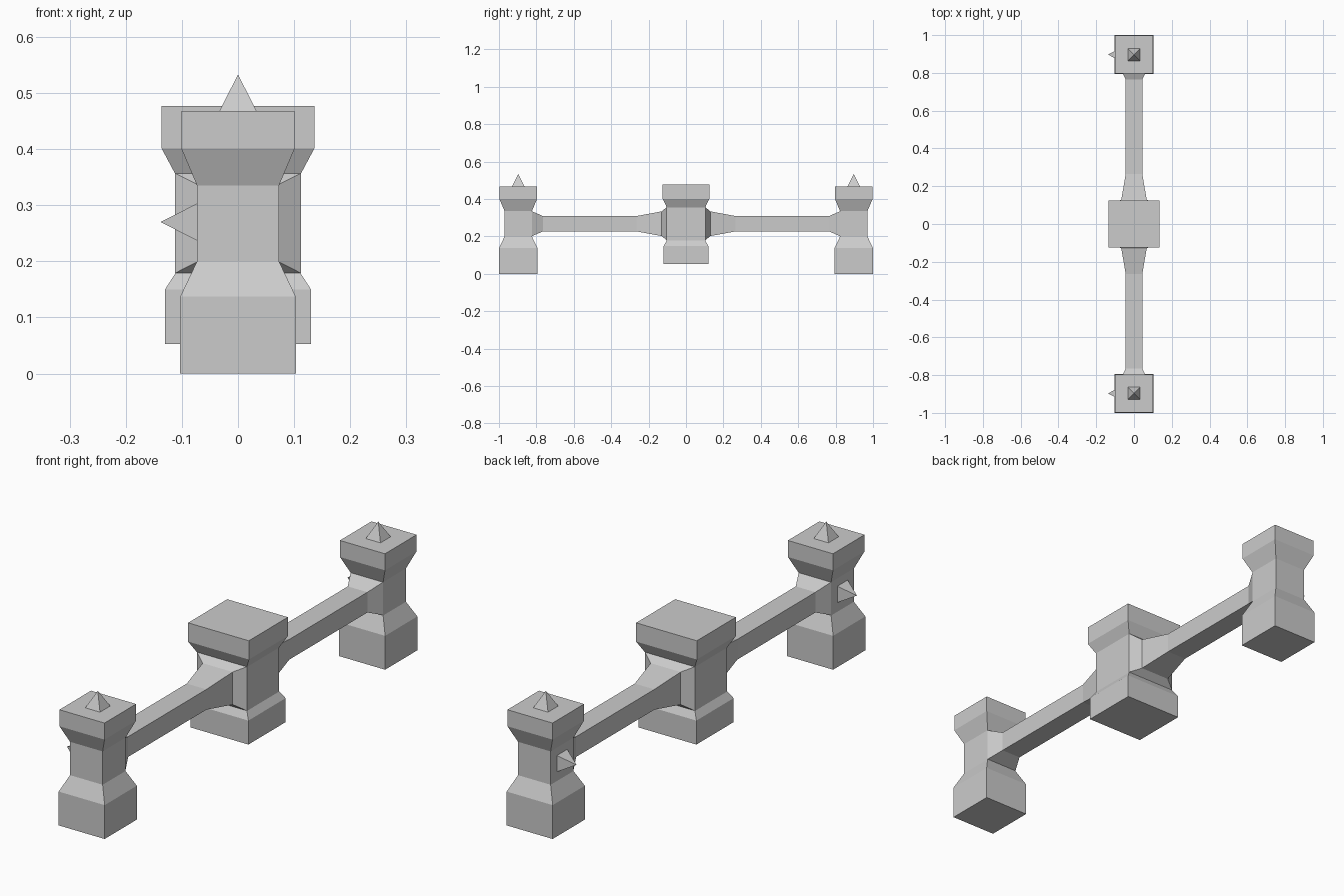
import bpy, bmesh
from mathutils import Matrix, Vector

if "Cube" in bpy.data.objects:
    bpy.data.objects.remove(bpy.data.objects["Cube"])


def loft(name, sections, matrix=Matrix()):
    """Skin rectangular sections (half_a, half_b, height) along local z; zero size makes a point."""
    bm = bmesh.new()
    rings = []
    for a, b, z in sections:
        if a == 0:
            rings.append([bm.verts.new((0, 0, z))])
        else:
            rings.append([bm.verts.new((sx * a, sy * b, z))
                          for sx, sy in ((-1, -1), (1, -1), (1, 1), (-1, 1))])
    for low, high in zip(rings, rings[1:]):
        for i in range(4):
            j = (i + 1) % 4
            top = [high[0]] if len(high) == 1 else [high[j], high[i]]
            bm.faces.new([low[i], low[j]] + top)
    for ring in (rings[0], rings[-1]):
        if len(ring) == 4:
            bm.faces.new(ring)
    bm.transform(matrix)
    bmesh.ops.recalc_face_normals(bm, faces=bm.faces)
    mesh = bpy.data.meshes.new(name)
    bm.to_mesh(mesh)
    bm.free()
    obj = bpy.data.objects.new(name, mesh)
    bpy.context.collection.objects.link(obj)
    return obj


def axes(x, y, z, origin):
    """Matrix from local axis directions and an origin."""
    m = Matrix((x, y, z)).transposed().to_4x4()
    m.translation = Vector(origin)
    return m


POST_Y = 0.897
BEAM_Z = 0.268
SPIKE = [(0.033, 0.033, 0), (0, 0, 0.065)]

# Central block with wide foot and cap
loft("centre_block", [(0.130, 0.119, 0.053), (0.130, 0.119, 0.150),
                      (0.112, 0.103, 0.178), (0.112, 0.103, 0.356),
                      (0.136, 0.125, 0.401), (0.136, 0.125, 0.477)])

for side, label in ((-1, "front"), (1, "back")):
    # End post
    loft(label + "_post", [(0.103, 0.103, 0), (0.103, 0.103, 0.137),
                           (0.073, 0.073, 0.200), (0.073, 0.073, 0.335),
                           (0.101, 0.101, 0.401), (0.101, 0.101, 0.468)],
         Matrix.Translation((0, side * POST_Y, 0)))

    # Beam flaring into the block and the post
    loft(label + "_beam", [(0.112, 0.089, 0.103), (0.067, 0.066, 0.130),
                           (0.044, 0.041, 0.265), (0.044, 0.041, 0.765),
                           (0.073, 0.067, 0.825)],
         axes((1, 0, 0), (0, 0, 1), (0, side, 0), (0, 0, BEAM_Z)))

    # Pyramid spikes on top and on the left face of the post
    loft(label + "_top_spike", SPIKE, Matrix.Translation((0, side * POST_Y, 0.468)))
    loft(label + "_side_spike", SPIKE,
         axes((0, 1, 0), (0, 0, 1), (-1, 0, 0), (-0.073, side * POST_Y, 0.27)))
